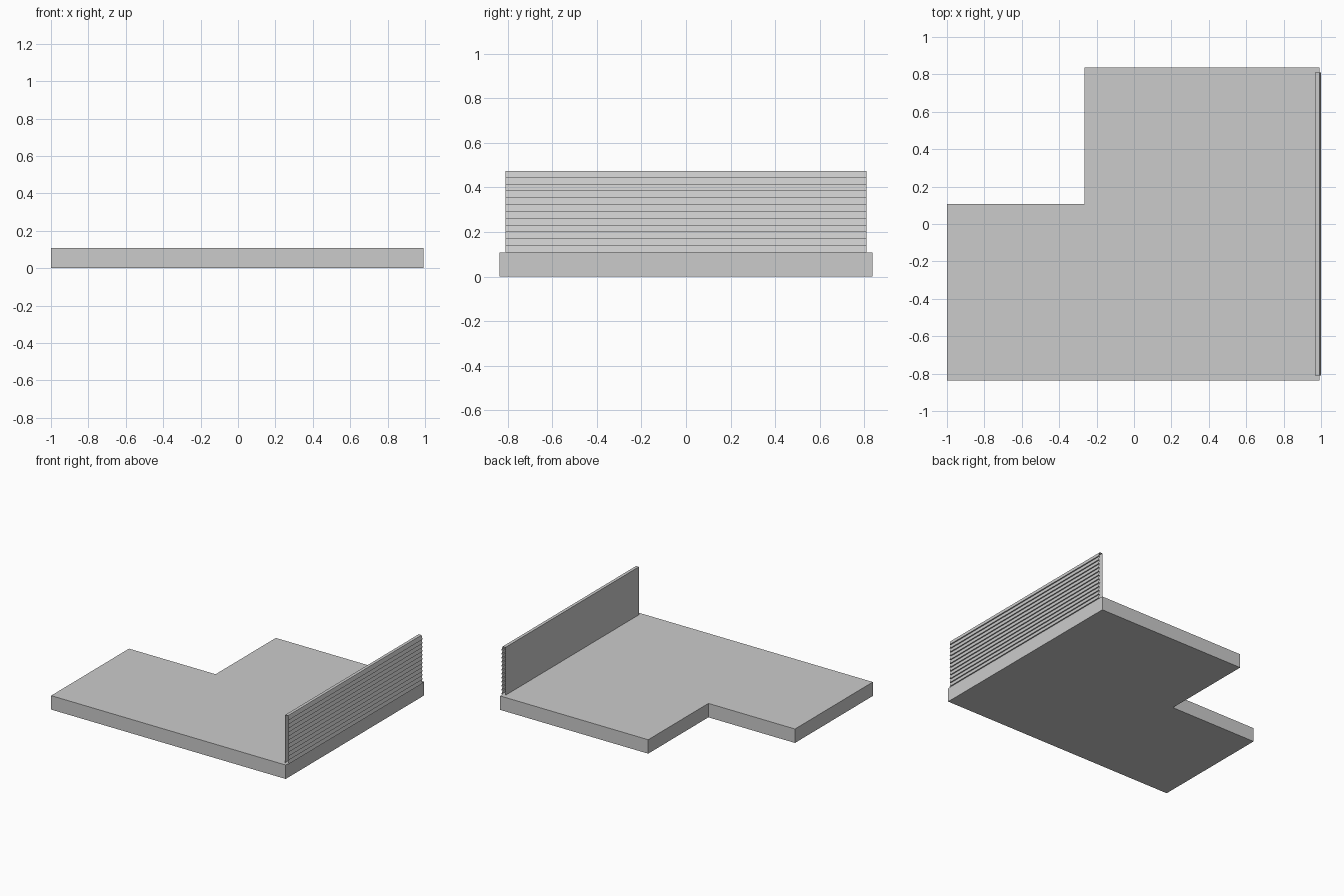
import bpy

if "Cube" in bpy.data.objects:
    bpy.data.objects.remove(bpy.data.objects["Cube"])

grey = bpy.data.materials.new("plain grey")
grey.diffuse_color = (0.6, 0.6, 0.6, 1)
grey.use_nodes = True
grey.node_tree.nodes["Principled BSDF"].inputs["Base Color"].default_value = grey.diffuse_color


def make(name, verts, faces):
    mesh = bpy.data.meshes.new(name)
    mesh.from_pydata(verts, [], faces)
    mesh.materials.append(grey)
    obj = bpy.data.objects.new(name, mesh)
    bpy.context.collection.objects.link(obj)
    return obj


def sheet(name, profile, half):
    """Open sheet: an (x, z) profile swept along y."""
    verts = [(x, y, z) for x, z in profile for y in (-half, half)]
    faces = [(2 * i, 2 * i + 1, 2 * i + 3, 2 * i + 2)
             for i in range(len(profile) - 1)]
    return make(name, verts, faces)


DEEP = 0.837      # half depth of the slab
FLOOR = 0.107     # slab thickness
TOP = 0.475       # top of the wall
EDGE = 0.991      # right edge of the slab
INNER = 0.967     # inner wall plane
HALF = 0.81       # half length of the wall

# L-shaped floor slab
outline = [(-1, -DEEP), (EDGE, -DEEP), (EDGE, DEEP),
           (-0.265, DEEP), (-0.265, 0.107), (-1, 0.107)]
n = len(outline)
make("floor_slab",
     [(x, y, z) for z in (0, FLOOR) for x, y in outline],
     [tuple(reversed(range(n))), tuple(range(n, 2 * n))]
     + [(i, (i + 1) % n, n + (i + 1) % n, n + i) for i in range(n)])

# Inner wall face and its top cap, open at the ends
sheet("wall_lining", [(EDGE, TOP), (INNER, TOP), (INNER, FLOOR)][::-1], HALF)

# Overlapping siding boards, each leaning out at its lower edge
boards = 12
step = (TOP - FLOOR) / boards
siding = []
for i in range(boards):
    z = FLOOR + i * step
    siding += [(EDGE, z), (1.0, z), (EDGE, z + step)]
    if i < boards - 1:
        siding.pop()          # shared with the next board's inner edge
sheet("wall_siding", siding[::-1], HALF).data.flip_normals()

# Normals of the lining face the room
lining = bpy.data.objects["wall_lining"].data
if lining.polygons[0].normal.x > 0:
    lining.flip_normals()
siding_mesh = bpy.data.objects["wall_siding"].data
if siding_mesh.polygons[0].normal.x < 0:
    siding_mesh.flip_normals()
